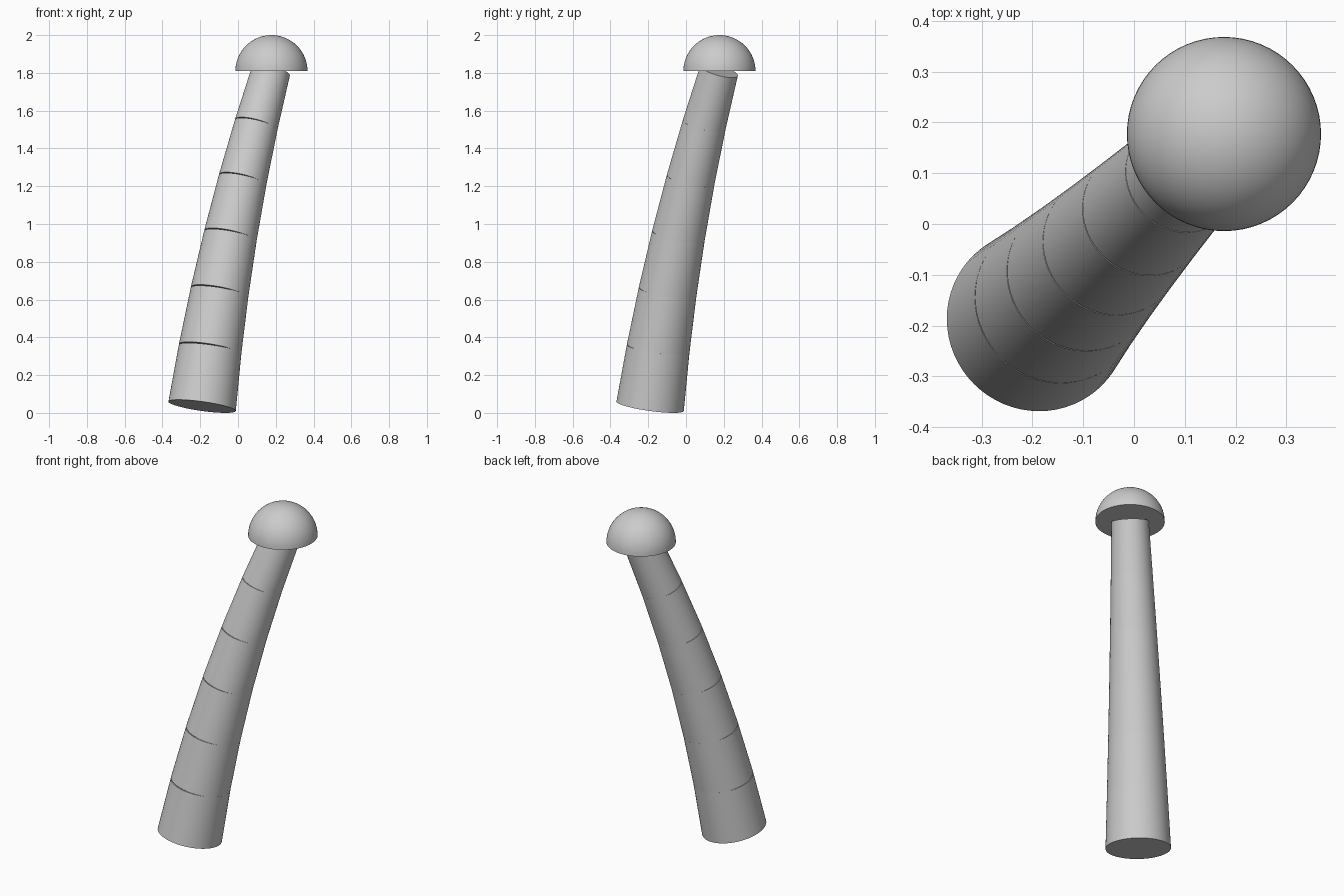
import bpy, bmesh, math
from mathutils import Vector, Matrix

cube = bpy.data.objects.get("Cube")
if cube:
    bpy.data.objects.remove(cube, do_unlink=True)

SIDES = 64
SEGMENTS = 6
LENGTH = 0.309
R_BASE, R_TOP = 0.18, 0.103
DOME_RADIUS = 0.191
LEAN = Vector((1, 1, 0)).normalized()      # the trunk bends this way
AXIS = Vector((0, 0, 1)).cross(LEAN)

grey = bpy.data.materials.new("plain_grey")
grey.use_nodes = True
grey.diffuse_color = (0.6, 0.6, 0.6, 1)
grey.node_tree.nodes["Principled BSDF"].inputs["Base Color"].default_value = (0.6, 0.6, 0.6, 1)


def add_object(name, bm):
    mesh = bpy.data.meshes.new(name)
    bm.to_mesh(mesh)
    bm.free()
    obj = bpy.data.objects.new(name, mesh)
    bpy.context.collection.objects.link(obj)
    mesh.materials.append(grey)
    bpy.ops.object.select_all(action='DESELECT')
    obj.select_set(True)
    bpy.context.view_layer.objects.active = obj
    bpy.ops.object.shade_smooth_by_angle(angle=math.radians(35))
    return obj


# Trunk: tapered segments, each tilted a little more than the one below
tilt = math.radians(11.2)
point = Vector((-0.19, -0.19, R_BASE * math.sin(tilt)))
for i in range(SEGMENTS):
    r1, r2 = (R_BASE + (R_TOP - R_BASE) * k / SEGMENTS for k in (i, i + 1))
    turn = Matrix.Rotation(tilt, 4, AXIS)
    bm = bmesh.new()
    bmesh.ops.create_cone(bm, cap_ends=True, segments=SIDES,
                          radius1=r1, radius2=r2, depth=LENGTH)
    bm.transform(Matrix.Translation(point) @ turn
                 @ Matrix.Translation((0, 0, LENGTH / 2)))
    add_object(f"trunk_segment_{i + 1}", bm)
    point += turn @ Vector((0, 0, LENGTH))
    tilt += math.radians(2)

# Dome cap: upper half of a sphere with a flat underside
bm = bmesh.new()
bmesh.ops.create_uvsphere(bm, u_segments=SIDES, v_segments=SIDES // 2, radius=DOME_RADIUS)
cut = bmesh.ops.bisect_plane(bm, geom=bm.verts[:] + bm.edges[:] + bm.faces[:], dist=1e-5,
                             plane_co=(0, 0, 0), plane_no=(0, 0, 1), clear_inner=True)
rim = [e for e in bm.edges if e.is_boundary]
bmesh.ops.contextual_create(bm, geom=rim)
bmesh.ops.recalc_face_normals(bm, faces=bm.faces)
bm.transform(Matrix.Translation((0.177, 0.177, 2 - DOME_RADIUS)))
add_object("dome_cap", bm)
